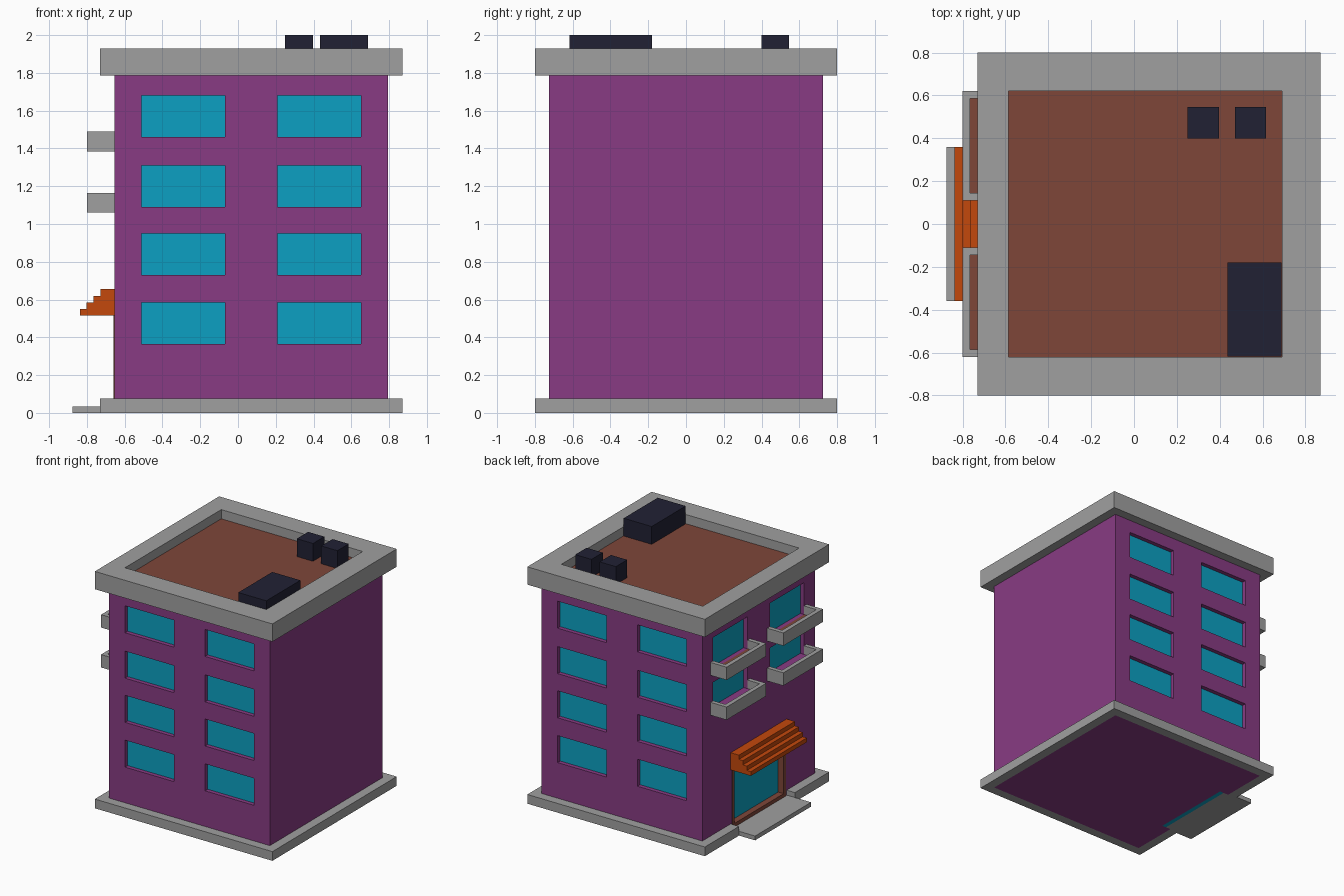
import bpy, bmesh
from mathutils import Vector

cube = bpy.data.objects.get("Cube")
if cube:
    bpy.data.objects.remove(cube, do_unlink=True)


def material(name, rgb):
    lin = [((c / 255 + 0.055) / 1.055) ** 2.4 if c > 10 else c / 255 / 12.92 for c in rgb]
    m = bpy.data.materials.new(name)
    m.use_nodes = True
    m.diffuse_color = (*lin, 1)
    m.node_tree.nodes["Principled BSDF"].inputs["Base Color"].default_value = (*lin, 1)
    return m


PURPLE = material("purple wall", (136, 59, 131))
GREY = material("grey concrete", (160, 160, 160))
TEAL = material("teal glass", (12, 160, 194))
ORANGE = material("orange awning", (196, 72, 12))
BROWN = material("brown", (126, 70, 57))
NAVY = material("dark navy", (33, 33, 52))


def prism(name, pts, lo, hi, mat, axis="z"):
    """Extrude a 2D outline: (x, y) along z, or (x, z) along y."""
    bm = bmesh.new()
    put = (lambda a, b: (a, b, lo)) if axis == "z" else (lambda a, b: (a, lo, b))
    face = bm.faces.new([bm.verts.new(put(a, b)) for a, b in pts])
    ext = bmesh.ops.extrude_face_region(bm, geom=[face])
    step = Vector((0, 0, hi - lo)) if axis == "z" else Vector((0, hi - lo, 0))
    bmesh.ops.translate(bm, vec=step, verts=[v for v in ext["geom"] if isinstance(v, bmesh.types.BMVert)])
    bmesh.ops.recalc_face_normals(bm, faces=bm.faces)
    me = bpy.data.meshes.new(name)
    bm.to_mesh(me)
    bm.free()
    me.materials.append(mat)
    ob = bpy.data.objects.new(name, me)
    bpy.context.collection.objects.link(ob)
    return ob


def box(name, x, y, z, mat):
    return prism(name, [(x[0], y[0]), (x[1], y[0]), (x[1], y[1]), (x[0], y[1])], *z, mat)


def cut(target, cutter):
    mod = target.modifiers.new("cut", "BOOLEAN")
    mod.operation, mod.object, mod.solver = "DIFFERENCE", cutter, "EXACT"
    bpy.context.view_layer.objects.active = target
    bpy.ops.object.modifier_apply(modifier=mod.name)
    bpy.data.objects.remove(cutter, do_unlink=True)


X0, X1, Y = -0.655, 0.795, 0.725      # wall planes
DEEP, PANE = 0.04, 0.006              # window recess and glass thickness

body = box("building_body", (X0, X1), (-Y, Y), (0, 1.785), PURPLE)

# Front and back windows, recessed with glass plates
for side, s in (("front", -1), ("back", 1)):
    for row, z in enumerate((0.365, 0.73, 1.09, 1.46)):
        for col, x in enumerate((-0.51, 0.21)):
            xr, zr = (x, x + 0.44), (z, z + 0.22)
            yr = lambda a, b: sorted((s * (Y - a), s * (Y - b)))
            cut(body, box("cutter", xr, yr(DEEP, -0.1), zr, PURPLE))
            box(f"{side}_window_{row}_{col}", xr, yr(DEEP, DEEP - PANE), zr, TEAL)

# Balconies with their glazed openings
for level, z, floor in (("lower", 1.06, PURPLE), ("upper", 1.385, BROWN)):
    for side, s in (("back", 1), ("front", -1)):
        yr = sorted((s * 0.145, s * 0.585))
        out = sorted((s * 0.11, s * 0.62))
        zr = (z + 0.035, z + 0.035 + (0.22 if level == "lower" else 0.26))
        cut(body, box("cutter", (X0 - 0.1, X0 + DEEP), yr, zr, PURPLE))
        box(f"{level}_{side}_balcony_glass", (X0 + DEEP - PANE, X0 + DEEP), yr, zr, TEAL)
        xo, xi = -0.80, -0.765
        rail = [(X0, out[0]), (xo, out[0]), (xo, out[1]), (X0, out[1]),
                (X0, yr[1]), (xi, yr[1]), (xi, yr[0]), (X0, yr[0])]
        prism(f"{level}_{side}_balcony_rail", rail, z, z + 0.105, GREY)
        box(f"{level}_{side}_balcony_slab", (xi, X0), yr, (z, z + 0.03), GREY)
        box(f"{level}_{side}_balcony_floor", (xi, X0), yr, (z + 0.03, z + 0.035), floor)

# Entrance: opening, glass, frame, doorstep
D = 0.345
cut(body, box("cutter", (X0 - 0.1, -0.575), (-D, D), (-0.1, 0.53), PURPLE))
box("door_glass", (-0.61, -0.575), (-D, D), (0, 0.53), TEAL)
for name, s in (("back", 1), ("front", -1)):
    box(f"door_frame_{name}", (-0.66, -0.61), sorted((s * D, s * (D - 0.03))), (0.035, 0.53), BROWN)
for name, z in (("bottom", 0.035), ("top", 0.5)):
    box(f"door_frame_{name}", (-0.66, -0.61), (-D + 0.03, D - 0.03), (z, z + 0.03), BROWN)
prism("doorstep", [(-0.875, -0.36), (X0, -0.36), (X0, -D), (-0.61, -D),
                   (-0.61, D), (X0, D), (X0, 0.36), (-0.875, 0.36)], 0, 0.035, GREY)

# Stepped awning
profile = [(X0, 0.515), (-0.837, 0.515)]
for i in range(4):
    x, top = -0.837 + 0.036 * i, 0.55 + 0.035 * i
    profile += [(x, top), (x + 0.036 if i < 3 else X0, top)]
prism("awning", profile, -0.36, 0.36, ORANGE, axis="y")

# Base kerb, open at the entrance
OX0, OX1, OY = -0.73, 0.87, 0.80
prism("base_kerb", [(OX0, 0.36), (OX0, OY), (OX1, OY), (OX1, -OY), (OX0, -OY), (OX0, -0.36),
                    (X0, -0.36), (X0, -Y), (X1, -Y), (X1, Y), (X0, Y), (X0, 0.36)], 0, 0.075, GREY)

# Roof parapet, deck and rooftop units
parapet = box("roof_parapet", (OX0, OX1), (-OY, OY), (1.785, 1.93), GREY)
cut(parapet, box("cutter", (-0.585, 0.69), (-0.62, 0.62), (1.7, 2.1), GREY))
box("roof_deck", (-0.585, 0.69), (-0.62, 0.62), (1.785, 1.855), BROWN)
box("large_roof_unit", (0.435, 0.688), (-0.618, -0.18), (1.855, 2.0), NAVY)
for i, x in enumerate((0.25, 0.47)):
    box(f"small_roof_unit_{i}", (x, x + 0.146), (0.40, 0.546), (1.855, 2.0), NAVY)
